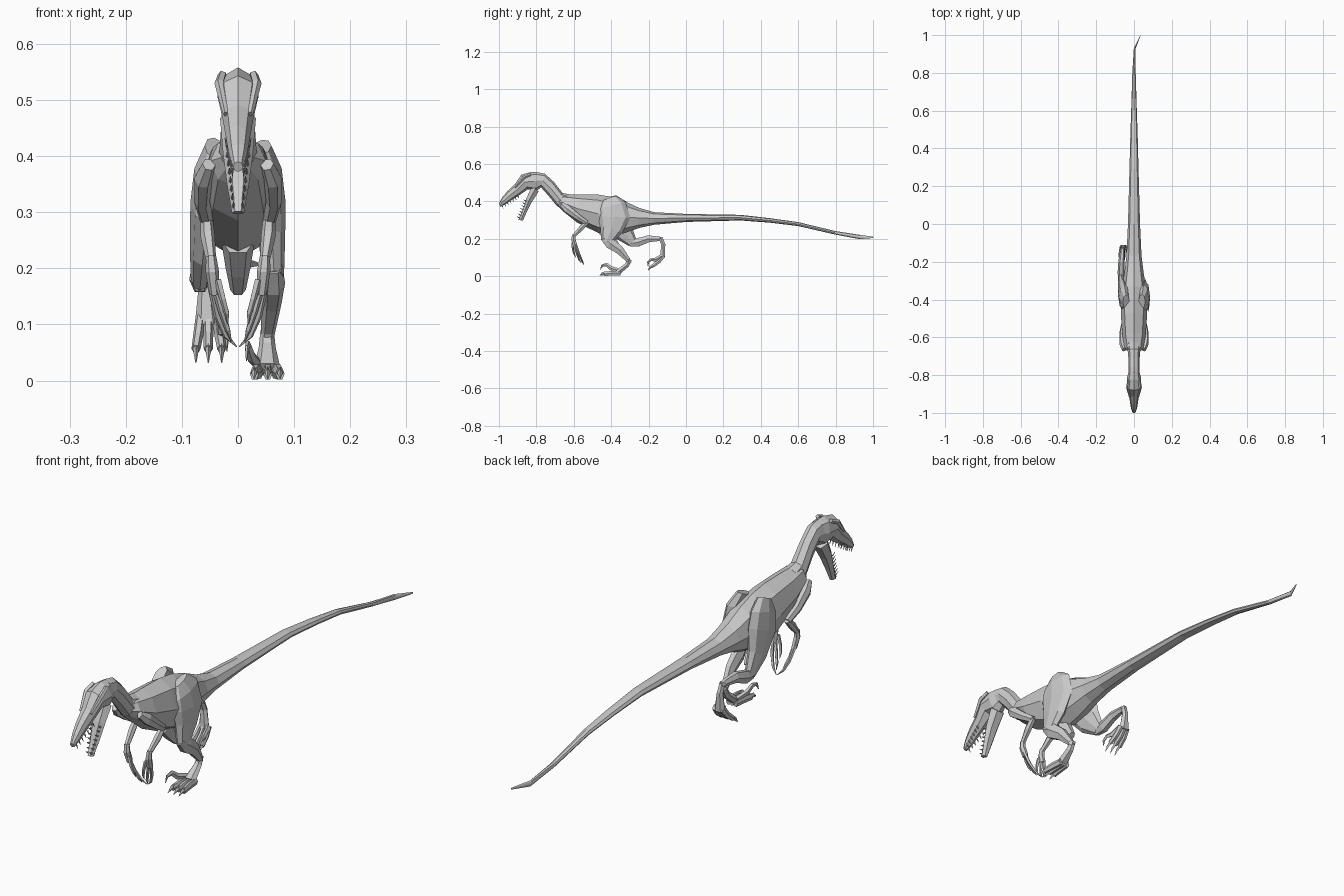
import bpy, bmesh, math
from mathutils import Vector

def skin(name, rings):
    """Join rings of points into a closed flat-faced tube."""
    bm = bmesh.new()
    loops = [[bm.verts.new(p) for p in r] for r in rings]
    n = len(loops[0])
    for a, b in zip(loops, loops[1:]):
        for i in range(n):
            j = (i + 1) % n
            bm.faces.new((a[i], a[j], b[j], b[i]))
    bm.faces.new(loops[0])
    bm.faces.new(loops[-1])
    bmesh.ops.recalc_face_normals(bm, faces=bm.faces)
    me = bpy.data.meshes.new(name)
    bm.to_mesh(me)
    bm.free()
    ob = bpy.data.objects.new(name, me)
    bpy.context.collection.objects.link(ob)
    return ob

def ring(c, side, up, n):
    return [c + side * math.cos(2 * math.pi * i / n) + up * math.sin(2 * math.pi * i / n)
            for i in range(n)]

def profile(name, rows, n=8):
    """Rows: upper y, z, lower y, z, half width, optional x shift."""
    rings = []
    for r in rows:
        x = r[5] if len(r) > 5 else 0
        t, b = Vector((x, r[0], r[1])), Vector((x, r[2], r[3]))
        rings.append(ring((t + b) / 2, Vector((r[4], 0, 0)), (t - b) / 2, n))
    return skin(name, rings)

def limb(name, rows, n=6, mirror=False, s=1):
    """Rows: x, y, z, half width, half depth along a centre line."""
    pts = [Vector((r[0] * s, r[1], r[2])) for r in rows]
    rings = []
    for i, r in enumerate(rows):
        t = (pts[min(i + 1, len(pts) - 1)] - pts[max(i - 1, 0)]).normalized()
        side = Vector((1, 0, 0))
        side = (side - t * side.dot(t)).normalized()
        rings.append(ring(pts[i], side * r[3], t.cross(side) * r[4], n))
    ob = skin(name, rings)
    if mirror:
        ob.modifiers.new("mirror", 'MIRROR')
    return ob

# torso running into the tail, with a small bent vane at the end
body = [(-.68, .425, .37, .03), (-.655, .437, .345, .05), (-.58, .438, .285, .063),
        (-.47, .436, .232, .07), (-.40, .425, .215, .07), (-.33, .402, .23, .062),
        (-.25, .365, .258, .05), (-.17, .342, .275, .04), (0, .333, .29, .032),
        (.29, .328, .298, .024), (.45, .31, .286, .02), (.60, .289, .268, .015),
        (.80, .241, .222, .009)]
profile("torso_and_tail", [(y, t, y, b, w) for y, t, b, w in body]
        + [(.93, .221, .93, .198, .005, .004), (1, .211, 1, .204, .001, .035)])
# pubic keel under the hips
limb("belly_keel", [(0, -.44, .25, .03, .04), (0, -.40, .20, .022, .03), (0, -.37, .162, .014, .018)])

# neck, skull and open lower jaw
profile("neck", [(-.62, .437, -.65, .35, .04), (-.66, .445, -.69, .375, .033),
                 (-.71, .508, -.735, .43, .029), (-.755, .548, -.775, .475, .029),
                 (-.80, .557, -.795, .47, .031)])
profile("skull", [(-.785, .555, -.775, .475, .028), (-.825, .558, -.80, .455, .037),
                  (-.88, .543, -.845, .465, .036), (-.915, .492, -.885, .437, .027),
                  (-.955, .455, -.935, .405, .021), (-.982, .422, -.97, .382, .016),
                  (-1, .39, -.993, .372, .009)])
profile("lower_jaw", [(-.825, .485, -.785, .45, .032), (-.855, .42, -.822, .395, .027),
                      (-.877, .35, -.85, .342, .019), (-.898, .302, -.87, .296, .011)], 6)
limb("brow", [(.028, -.83, .545, .008, .008), (.033, -.865, .53, .009, .009),
              (.022, -.915, .475, .005, .006)], 5, True)

# teeth along both jaws
for i in range(7):
    k = i / 6
    y, z, x = -.90 - .085 * k, .432 - .052 * k, .021 - .011 * k
    limb("upper_tooth", [(x, y, z, .003, .004), (x, y + .008, z - .017, .0005, .0005)], 4, True)
    y, z, x = -.853 - .035 * k, .40 - .09 * k, .019 - .011 * k
    limb("lower_tooth", [(x, y, z, .003, .004), (x, y - .016, z + .009, .0005, .0005)], 4, True)

# folded arms
limb("upper_arm", [(.052, -.665, .385, .012, .014), (.062, -.635, .36, .016, .023),
                   (.064, -.58, .318, .014, .018), (.056, -.53, .285, .012, .014)], mirror=True)
limb("forearm", [(.056, -.528, .29, .011, .012), (.054, -.56, .257, .013, .015),
                 (.048, -.60, .215, .009, .01)], mirror=True)
limb("palm", [(.048, -.60, .222, .009, .011), (.046, -.602, .195, .012, .013),
              (.042, -.59, .155, .009, .013)], mirror=True)
fingers = [[(.048, -.59, .17), (.037, -.57, .115), (.022, -.555, .08), (.002, -.545, .06)],
           [(.042, -.595, .17), (.030, -.585, .125), (.018, -.572, .09), (.012, -.56, .07)],
           [(.036, -.605, .18), (.027, -.605, .145), (.02, -.598, .12), (.018, -.588, .10)]]
for f in fingers:
    limb("finger", [(*p, r, r) for p, r in zip(f, (.007, .006, .005, .001))], 5, True)

def leg(label, s, thigh, shin, foot, toes, claws, sickle):
    limb(label + "_thigh", thigh, 8, s=s)
    limb(label + "_shin", shin, s=s)
    limb(label + "_foot", foot, s=s)
    for x, spread in ((.037, -.004), (.053, 0), (.067, .004)):
        limb(label + "_toe", [(x + spread * i, y, z, w, h)
                              for i, (y, z, w, h) in enumerate(toes)], s=s)
        limb(label + "_toe_claw", [(x + spread * 2, y, z, w, h) for y, z, w, h in claws], 4, s=s)
    limb(label + "_sickle_claw", sickle, 5, s=s)

# planted leg
leg("right", 1,
    [(.042, -.41, .415, .018, .04), (.052, -.395, .375, .026, .075),
     (.056, -.385, .315, .029, .088), (.06, -.40, .25, .024, .062), (.064, -.425, .185, .018, .03)],
    [(.064, -.44, .205, .015, .02), (.063, -.405, .175, .021, .033),
     (.06, -.355, .14, .018, .026), (.054, -.312, .09, .013, .015), (.052, -.303, .07, .011, .013)],
    [(.052, -.30, .09, .012, .014), (.052, -.315, .06, .015, .014), (.052, -.365, .02, .024, .016)],
    [(-.35, .016, .009, .014), (-.395, .016, .009, .015), (-.435, .012, .008, .012)],
    [(-.425, .014, .007, .011), (-.445, .014, .005, .009), (-.463, .003, .001, .001)],
    [(.035, -.355, .03, .008, .011), (.024, -.40, .042, .008, .012), (.018, -.425, .062, .006, .010),
     (.016, -.448, .058, .004, .007), (.015, -.458, .035, .001, .001)])

# trailing leg, lifted
leg("left", -1,
    [(.042, -.41, .415, .018, .04), (.052, -.39, .375, .026, .075),
     (.056, -.375, .315, .029, .085), (.064, -.335, .235, .022, .055), (.068, -.285, .178, .016, .026)],
    [(.068, -.30, .175, .014, .018), (.068, -.26, .18, .019, .026),
     (.066, -.20, .20, .017, .021), (.062, -.145, .20, .012, .014), (.06, -.125, .195, .01, .012)],
    [(.06, -.135, .205, .011, .012), (.058, -.122, .17, .012, .013), (.055, -.125, .10, .022, .015)],
    [(-.122, .11, .009, .014), (-.145, .08, .009, .013), (-.175, .056, .008, .010)],
    [(-.17, .06, .006, .009), (-.19, .048, .004, .007), (-.203, .032, .001, .001)],
    [(.036, -.125, .11, .008, .011), (.028, -.165, .088, .008, .011), (.022, -.188, .088, .005, .008),
     (.02, -.203, .075, .004, .006), (.02, -.203, .052, .001, .001)])
